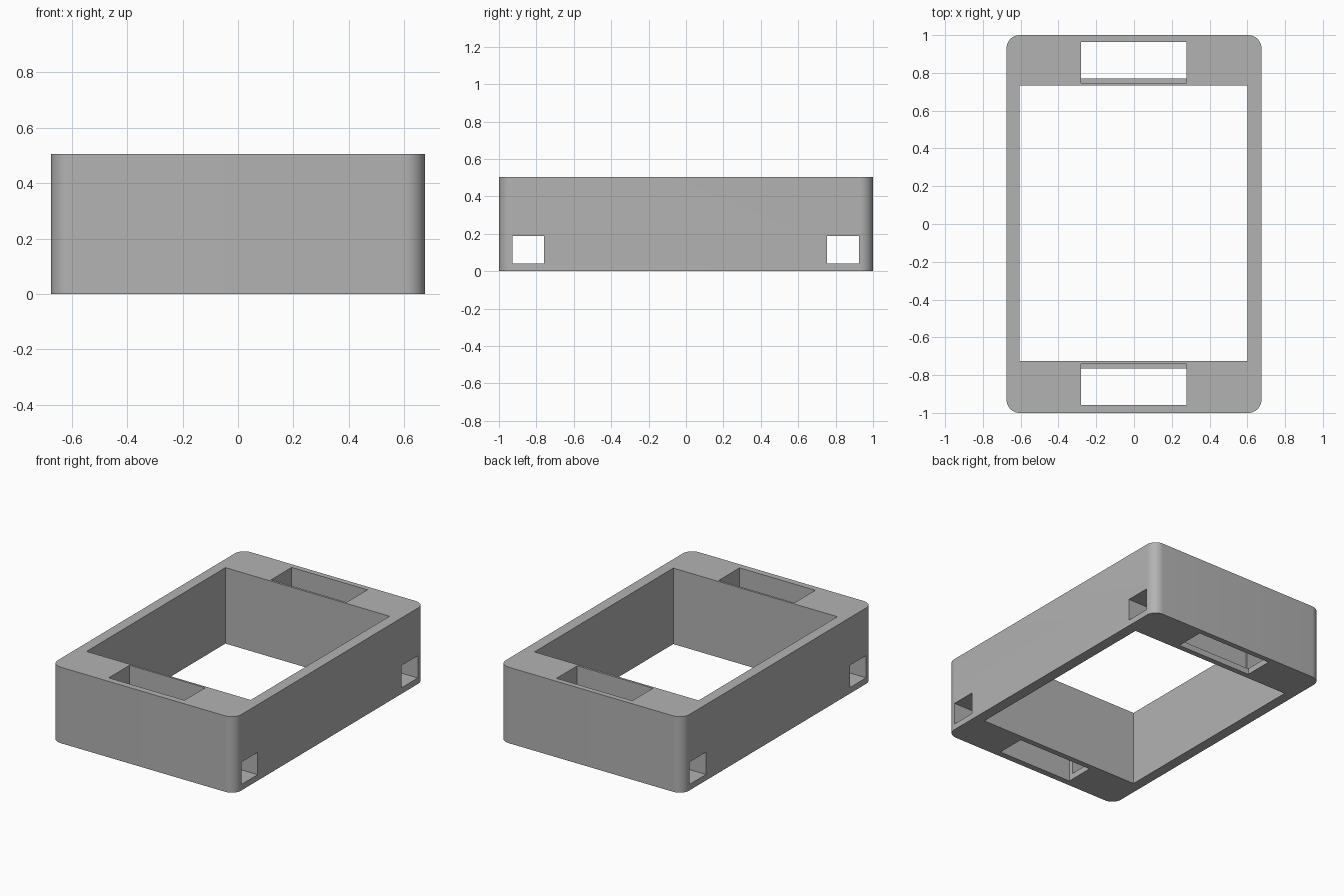
import bpy, bmesh, math

if "Cube" in bpy.data.objects:
    bpy.data.objects.remove(bpy.data.objects["Cube"])

grey = bpy.data.materials.new("plain grey")
grey.diffuse_color = (0.45, 0.45, 0.45, 1)
grey.use_nodes = True
grey.node_tree.nodes["Principled BSDF"].inputs["Base Color"].default_value = grey.diffuse_color


def box(name, x0, x1, y0, y1, z0, z1):
    bm = bmesh.new()
    bmesh.ops.create_cube(bm, size=1)
    for v in bm.verts:
        v.co = (x1 if v.co.x > 0 else x0,
                y1 if v.co.y > 0 else y0,
                z1 if v.co.z > 0 else z0)
    mesh = bpy.data.meshes.new(name)
    bm.to_mesh(mesh)
    bm.free()
    mesh.materials.append(grey)
    ob = bpy.data.objects.new(name, mesh)
    bpy.context.collection.objects.link(ob)
    return ob


# Block with rounded vertical corners
frame = box("frame", -0.675, 0.675, -1, 1, 0, 0.505)
bm = bmesh.new()
bm.from_mesh(frame.data)
uprights = [e for e in bm.edges
            if abs(e.verts[0].co.z - e.verts[1].co.z) > 0.1]
bmesh.ops.bevel(bm, geom=uprights, offset=0.07, segments=10,
                profile=0.5, affect='EDGES')
bm.to_mesh(frame.data)
bm.free()

# Central window, then a stepped slot and a cross channel at each end
cutters = [
    box("window_cutter", -0.605, 0.602, -0.726, 0.732, -0.1, 0.6),
    box("front_slot_cutter", -0.28, 0.277, -0.958, -0.764, -0.1, 0.6),
    box("front_step_cutter", -0.28, 0.277, -0.958, -0.740, 0.04, 0.6),
    box("front_channel_cutter", -0.8, 0.8, -0.928, -0.758, 0.04, 0.188),
    box("back_slot_cutter", -0.28, 0.277, 0.769, 0.964, -0.1, 0.6),
    box("back_step_cutter", -0.28, 0.277, 0.747, 0.964, 0.04, 0.6),
    box("back_channel_cutter", -0.8, 0.8, 0.755, 0.925, 0.04, 0.188),
]
bpy.context.view_layer.objects.active = frame
frame.select_set(True)
for cutter in cutters:
    cut = frame.modifiers.new(cutter.name, 'BOOLEAN')
    cut.operation = 'DIFFERENCE'
    cut.solver = 'EXACT'
    cut.object = cutter
    bpy.ops.object.modifier_apply(modifier=cut.name)
for cutter in cutters:
    bpy.data.objects.remove(cutter, do_unlink=True)

# Smooth corners, crisp edges elsewhere
bpy.ops.object.shade_smooth_by_angle(angle=math.radians(30))
